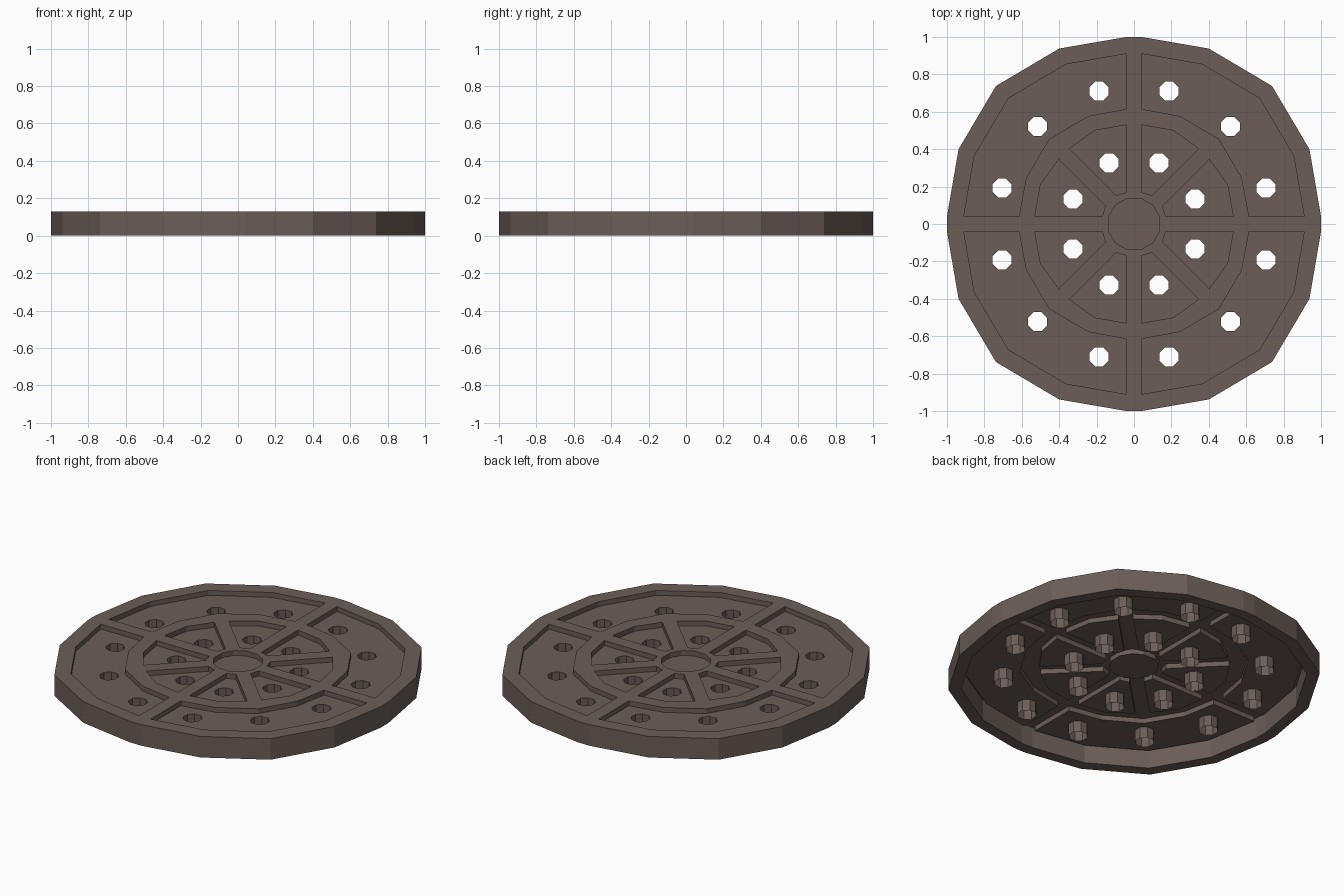
import bpy, bmesh, math
from mathutils import Vector
from mathutils.geometry import tessellate_polygon

if "Cube" in bpy.data.objects:
    bpy.data.objects.remove(bpy.data.objects["Cube"])

TOP, FLOOR, TUBE_END, GAP = 0.13, 0.10, 0.03, 0.04

mat = bpy.data.materials.new("cast_iron")
mat.diffuse_color = (0.145, 0.11, 0.098, 1)
mat.use_nodes = True
mat.node_tree.nodes["Principled BSDF"].inputs["Base Color"].default_value = mat.diffuse_color


def arc(r):
    # faceted quarter circle that stops beside each axis
    return [(GAP, r), (0.40 * r, 0.938 * r), (0.738 * r, 0.738 * r),
            (0.938 * r, 0.40 * r), (r, GAP)]


def ring(r):
    q = arc(r)
    pts = list(q)
    for _ in range(3):
        q = [(y, -x) for x, y in q]
        pts += q
    return pts


def mirrored(pts):
    return [[(x * sx, y * sy) for x, y in pts] for sx in (1, -1) for sy in (1, -1)]


def swap(pts):
    return [(y, x) for x, y in pts]


def fill(bm, loops, z):
    # flat sheet with holes
    vecs = [[Vector((x, y, z)) for x, y in l] for l in loops]
    verts = [bm.verts.new(v) for l in vecs for v in l]
    for t in tessellate_polygon(vecs):
        f = bm.faces.new([verts[i] for i in t])
        f.normal_update()
        if f.normal.z < 0:
            f.normal_flip()


def wall(bm, a, za, b, zb):
    # band between two matching loops
    lo = [bm.verts.new((x, y, za)) for x, y in a]
    hi = [bm.verts.new((x, y, zb)) for x, y in b]
    for i in range(len(a)):
        j = (i + 1) % len(a)
        bm.faces.new((lo[i], lo[j], hi[j], hi[i]))


def finish(bm, name, merge=True):
    if merge:
        bmesh.ops.remove_doubles(bm, verts=bm.verts, dist=1e-5)
        bmesh.ops.recalc_face_normals(bm, faces=bm.faces)
        bmesh.ops.dissolve_limit(bm, angle_limit=0.01, verts=bm.verts, edges=bm.edges)
        flat = [f for f in bm.faces if abs(f.normal.z) > 0.9 and f.calc_center_median().z > 0.05]
        if sum(f.normal.z * f.calc_area() for f in flat) < 0:
            bmesh.ops.reverse_faces(bm, faces=bm.faces)
    me = bpy.data.meshes.new(name)
    bm.to_mesh(me)
    bm.free()
    me.materials.append(mat)
    ob = bpy.data.objects.new(name, me)
    bpy.context.collection.objects.link(ob)


def circle(c, r=0.055, n=8):
    return [(c[0] + r * math.cos(math.tau * (i + 0.5) / n),
             c[1] + r * math.sin(math.tau * (i + 0.5) / n)) for i in range(n)]


# pocket outlines for one quadrant, each with its drain holes
outer = arc(0.91) + arc(0.615)[::-1]
inner = [(GAP, 0.53), (0.21, 0.50), (0.345, 0.403), (0.095, 0.153), (GAP, 0.17)]
layout = [(outer, [(0.187, 0.71), (0.515, 0.522), (0.705, 0.192)]),
          (inner, [(0.133, 0.327)]),
          (swap(inner), [(0.327, 0.133)])]
pockets = []
for outline, holes in layout:
    for o, h in zip(mirrored(outline), mirrored(holes)):
        pockets.append((o, [circle(c) for c in h]))
hub = [p for p in ring(0.135)]

# rim with raised ribs
bm = bmesh.new()
edge, lip = ring(1.0), ring(0.93)
fill(bm, [edge] + [o for o, _ in pockets] + [hub], TOP)
wall(bm, edge, 0, edge, TOP)
wall(bm, lip, 0, edge, 0)
wall(bm, lip, 0, lip, TOP - 0.002)
finish(bm, "rim_and_ribs")

# sunken pockets
for i, (outline, holes) in enumerate(pockets):
    bm = bmesh.new()
    fill(bm, [outline] + holes, FLOOR)
    wall(bm, outline, FLOOR, outline, TOP)
    finish(bm, f"pocket_{i + 1}", merge=False)

# centre recess
bm = bmesh.new()
fill(bm, [hub], FLOOR)
wall(bm, hub, FLOOR, hub, TOP)
finish(bm, "centre_recess")

# drain tubes hanging below the holes
bm = bmesh.new()
for _, holes in pockets:
    for h in holes:
        wall(bm, h, TUBE_END, h, FLOOR)
finish(bm, "drain_tubes", merge=False)
